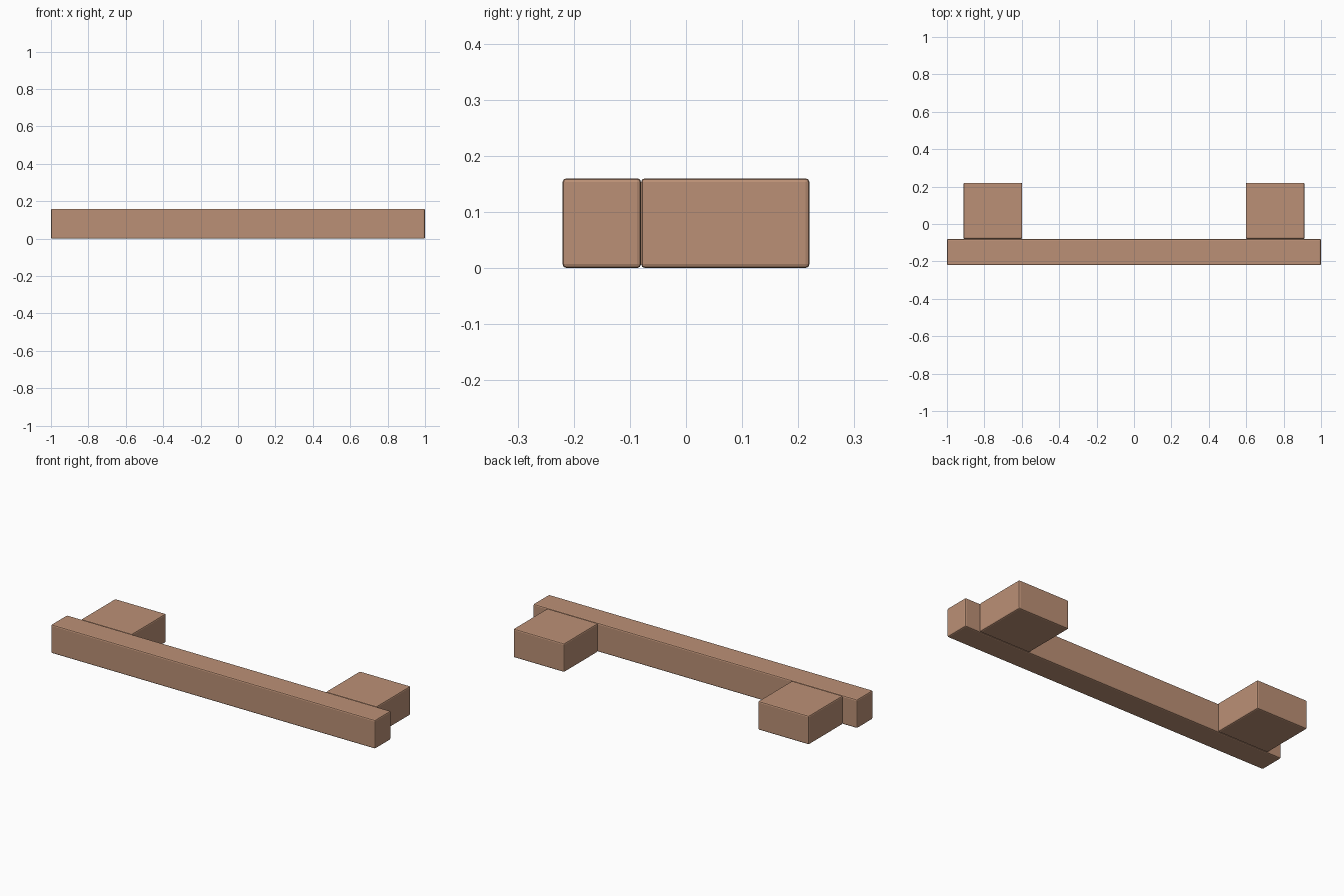
import bpy

if "Cube" in bpy.data.objects:
    bpy.data.objects.remove(bpy.data.objects["Cube"])

wood = bpy.data.materials.new("warm_wood")
wood.diffuse_color = (0.50, 0.28, 0.18, 1)
wood.use_nodes = True
wood.node_tree.nodes["Principled BSDF"].inputs["Base Color"].default_value = wood.diffuse_color


def beam(name, x, y, z):
    """Softly bevelled box spanning the given (min, max) ranges."""
    spans = (x, y, z)
    bpy.ops.mesh.primitive_cube_add(size=1, location=[(a + b) / 2 for a, b in spans])
    ob = bpy.context.object
    ob.name = name
    ob.scale = [b - a for a, b in spans]
    bpy.ops.object.transform_apply(location=False, rotation=False, scale=True)
    bevel = ob.modifiers.new("soft_edges", "BEVEL")
    bevel.width = 0.007
    bevel.segments = 2
    ob.data.materials.append(wood)
    return ob


# Long front rail
beam("front_rail", (-1, 1), (-0.22, -0.08), (0, 0.16))

# Two blocks butted against the back of the rail
for side, x in (("left", (-0.912, -0.598)), ("right", (0.598, 0.912))):
    beam(side + "_block", x, (-0.08, 0.22), (0, 0.16))
